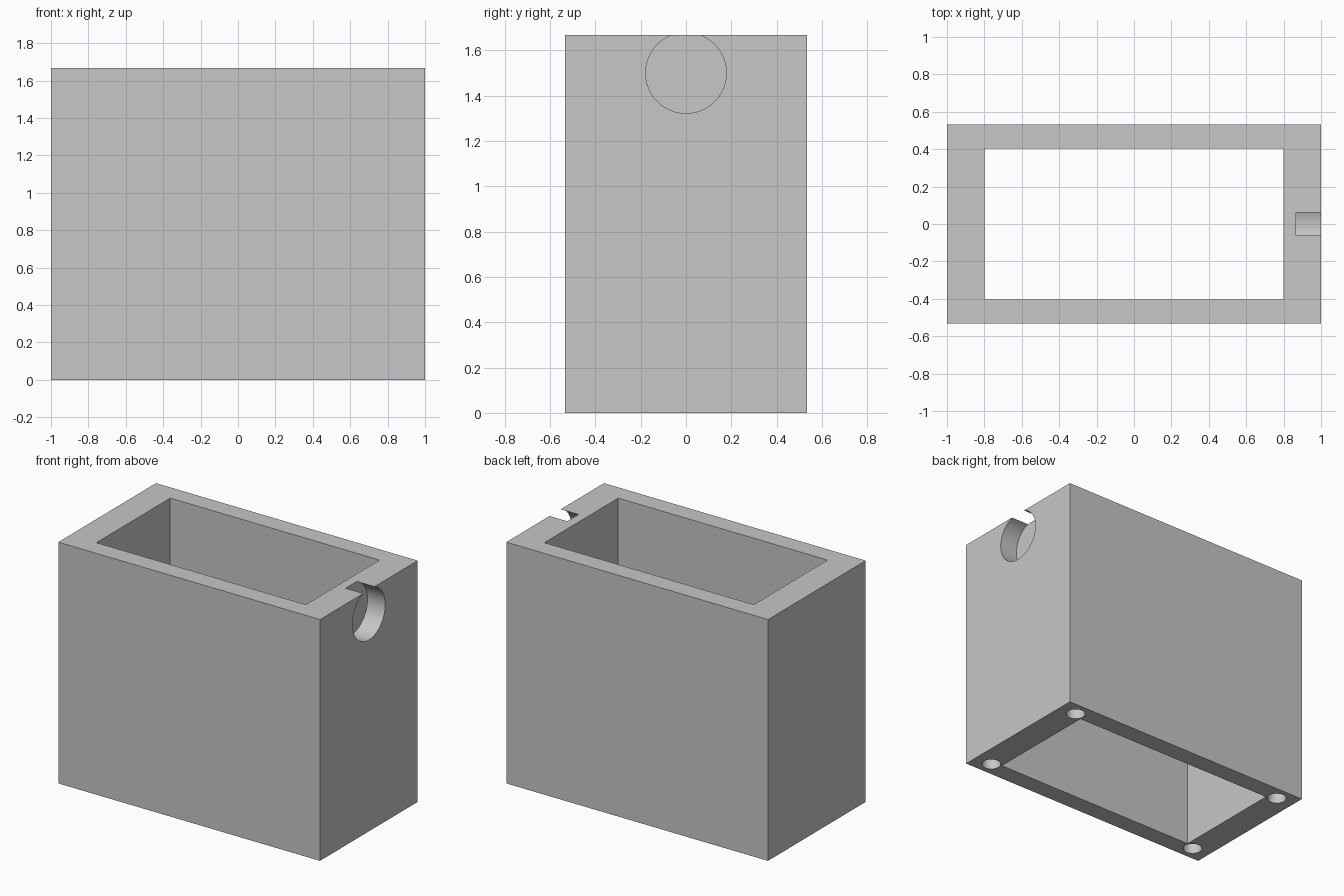
import bpy
from math import pi

if "Cube" in bpy.data.objects:
    bpy.data.objects.remove(bpy.data.objects["Cube"], do_unlink=True)

WIDTH, DEPTH, HEIGHT = 2.0, 1.066, 1.667

grey = bpy.data.materials.new("light_grey")
grey.use_nodes = True
colour = (0.57, 0.57, 0.57, 1)
grey.diffuse_color = colour
grey.node_tree.nodes["Principled BSDF"].inputs["Base Color"].default_value = colour


def box(name, size, centre):
    bpy.ops.mesh.primitive_cube_add(size=1, location=centre)
    ob = bpy.context.object
    ob.name = name
    ob.scale = size
    bpy.ops.object.transform_apply(location=True, rotation=True, scale=True)
    ob.data.materials.append(grey)
    return ob


def cylinder(name, radius, length, centre, rotation=(0, 0, 0), sides=48):
    bpy.ops.mesh.primitive_cylinder_add(
        vertices=sides, radius=radius, depth=length,
        location=centre, rotation=rotation)
    ob = bpy.context.object
    ob.name = name
    bpy.ops.object.transform_apply(location=True, rotation=True, scale=True)
    ob.data.materials.append(grey)
    return ob


def cut(target, cutter):
    cutter.hide_render = True
    mod = target.modifiers.new("cut", 'BOOLEAN')
    mod.operation = 'DIFFERENCE'
    mod.solver = 'EXACT'
    mod.object = cutter
    bpy.context.view_layer.objects.active = target
    bpy.ops.object.modifier_apply(modifier=mod.name)
    bpy.data.objects.remove(cutter, do_unlink=True)


# Open rectangular sleeve
housing = box("housing", (WIDTH, DEPTH, HEIGHT), (0, 0, HEIGHT / 2))
cut(housing, box("opening_cutter", (1.6, 0.806, HEIGHT + 1), (0, 0, HEIGHT / 2)))

# Round side recess, breaking through the top rim
cut(housing, cylinder("recess_cutter", 0.178, 0.335, (1.0325, 0, 1.5),
                      (0, pi / 2, 0), 96))

# Blind holes in the four bottom corners
for sx in (-1, 1):
    for sy in (-1, 1):
        cut(housing, cylinder("hole_cutter", 0.0625, 0.6,
                              (sx * 0.867, sy * 0.433, 0)))

# Smooth round walls, sharp edges
bpy.ops.object.select_all(action='DESELECT')
housing.select_set(True)
bpy.context.view_layer.objects.active = housing
bpy.ops.object.shade_smooth_by_angle(angle=pi / 6)
